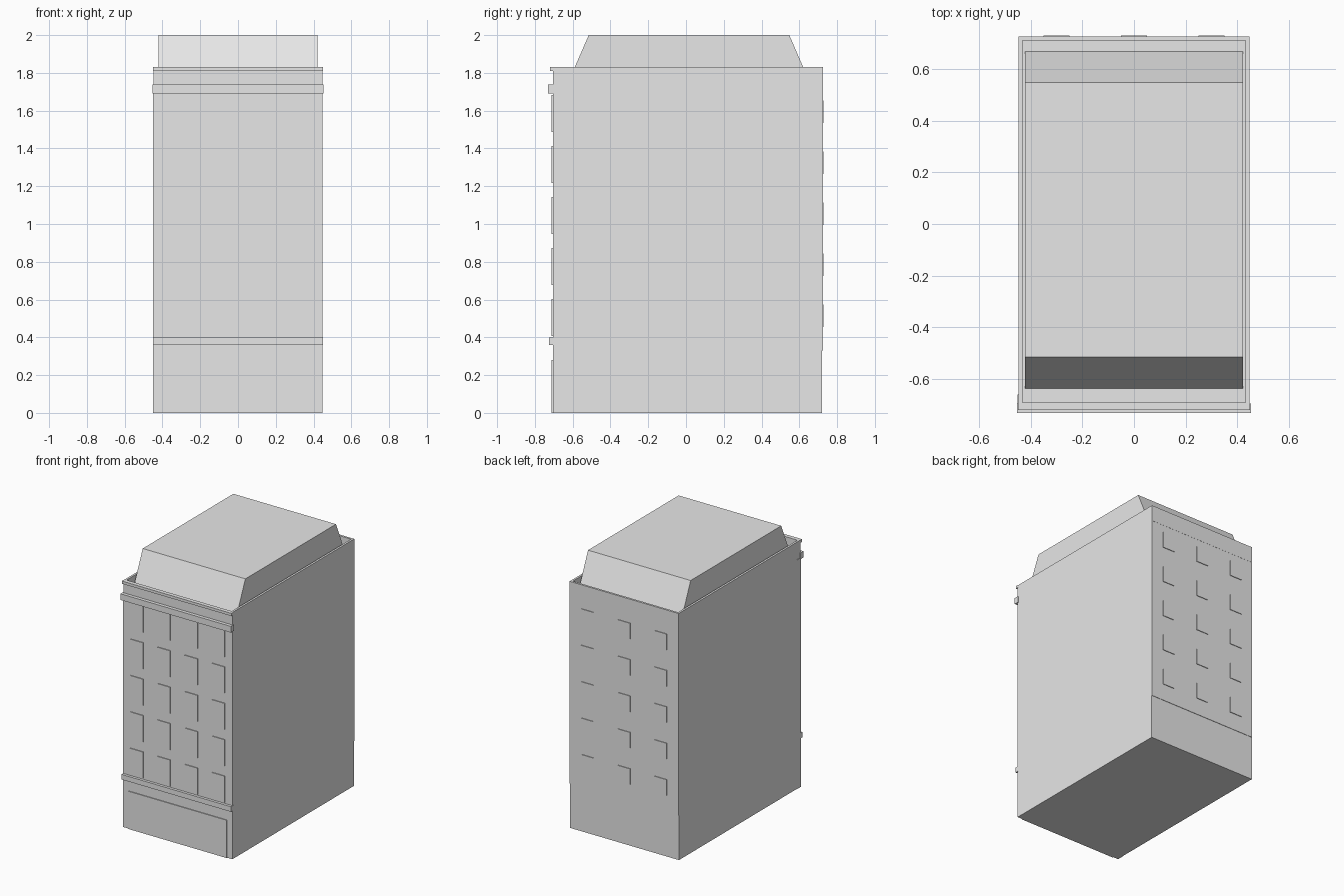
import bpy
import bmesh

if "Cube" in bpy.data.objects:
    bpy.data.objects.remove(bpy.data.objects["Cube"], do_unlink=True)

gray = bpy.data.materials.new("light_gray")
gray.use_nodes = True
gray.diffuse_color = (0.8, 0.8, 0.8, 1)
gray.node_tree.nodes["Principled BSDF"].inputs["Base Color"].default_value = (0.8, 0.8, 0.8, 1)


def finish(name, bm):
    bmesh.ops.recalc_face_normals(bm, faces=bm.faces)
    mesh = bpy.data.meshes.new(name)
    bm.to_mesh(mesh)
    bm.free()
    mesh.materials.append(gray)
    ob = bpy.data.objects.new(name, mesh)
    bpy.context.collection.objects.link(ob)
    return ob


def add_box(bm, x, y, z):
    """Add a box spanning the given ranges."""
    for v in bmesh.ops.create_cube(bm, size=1)["verts"]:
        v.co = [lo + (c + 0.5) * (hi - lo) for c, (lo, hi) in zip(v.co, (x, y, z))]


def box(name, x, y, z):
    bm = bmesh.new()
    add_box(bm, x, y, z)
    return finish(name, bm)


def window_grid(name, columns, width, y, bottom, height):
    """Five storeys of thin window plates on one wall."""
    bm = bmesh.new()
    for cx in columns:
        for row in range(5):
            z = bottom + 0.27 * row
            add_box(bm, (cx - width / 2, cx + width / 2), y, (z, z + height))
    return finish(name, bm)


W = 0.447        # half width
FRONT = -0.705
BACK = 0.724
FLOOR = 1.72     # roof deck
TOP = 1.83       # parapet top

# Main walls
box("ground_floor", (-W, W), (FRONT, BACK - 0.003), (0, 0.33))
box("upper_floors", (-W, W), (FRONT, BACK), (0.33, FLOOR))
box("side_corner_strip", (-W - 0.003, -W + 0.02), (FRONT, FRONT + 0.045), (0, 1.7))

# Parapet: a block with a sunken roof deck
bm = bmesh.new()
add_box(bm, (-W, W), (FRONT, BACK + 0.001), (FLOOR - 0.01, TOP))
bm.faces.ensure_lookup_table()
top = max(bm.faces, key=lambda f: f.calc_center_median().z)
bmesh.ops.inset_region(bm, faces=[top], thickness=0.022)
for v in top.verts:
    v.co.z = TOP
inner = bmesh.ops.extrude_discrete_faces(bm, faces=[top])["faces"][0]
for v in inner.verts:
    v.co.z = FLOOR
finish("parapet", bm)

# Raised roof with sloping front and back
profile = [(-0.637, FLOOR), (-0.515, 2.0), (0.547, 2.0), (0.668, FLOOR)]
bm = bmesh.new()
side = bm.faces.new([bm.verts.new((-0.421, y, z)) for y, z in profile])
ext = bmesh.ops.extrude_face_region(bm, geom=[side])["geom"]
bmesh.ops.translate(bm, vec=(0.842, 0, 0),
                    verts=[g for g in ext if isinstance(g, bmesh.types.BMVert)])
finish("sloped_roof", bm)

# Front mouldings
box("top_cornice", (-W - 0.002, W + 0.002), (-0.72, FRONT + 0.01), (1.81, TOP))
box("upper_band", (-0.453, 0.453), (-0.73, FRONT + 0.01), (1.692, 1.738))
box("lower_band", (-0.449, 0.449), (-0.725, FRONT + 0.01), (0.36, 0.398))

# Painted-on plates
window_grid("front_windows", (-0.335, -0.112, 0.112, 0.335), 0.105,
            (FRONT - 0.006, FRONT + 0.002), 0.407, 0.195)
window_grid("back_windows", (-0.3, 0, 0.3), 0.1, (BACK - 0.002, BACK + 0.005), 0.455, 0.118)
box("shopfront", (-0.405, 0.405), (FRONT - 0.006, FRONT + 0.002), (0, 0.28))
